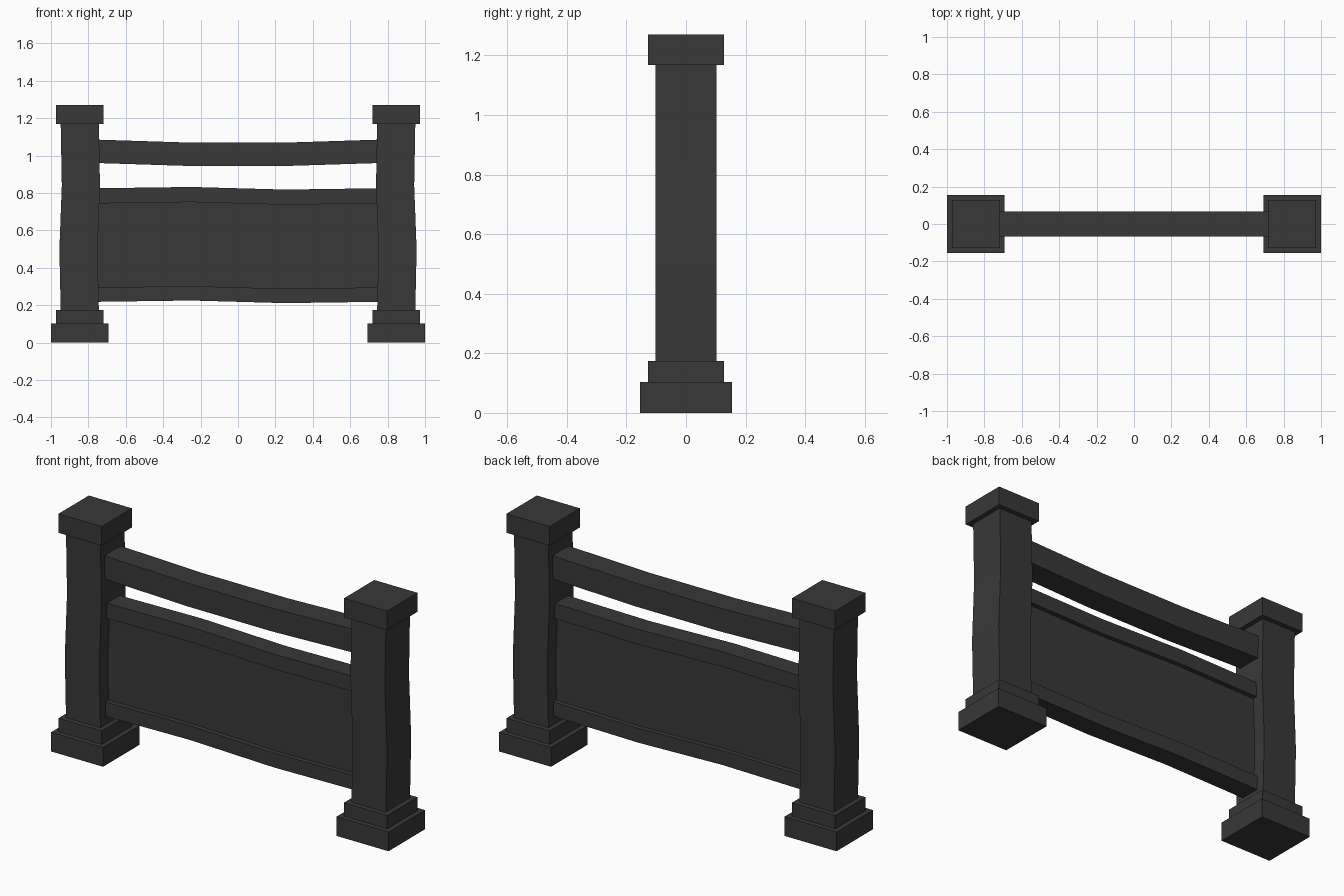
import bpy, bmesh

if "Cube" in bpy.data.objects:
    bpy.data.objects.remove(bpy.data.objects["Cube"])

dark = bpy.data.materials.new("dark_paint")
dark.diffuse_color = (0.04, 0.04, 0.04, 1)
dark.use_nodes = True
dark.node_tree.nodes["Principled BSDF"].inputs["Base Color"].default_value = dark.diffuse_color


def loft(name, rings):
    """Join four-cornered rings into a closed, flat-faced solid."""
    bm = bmesh.new()
    vs = [[bm.verts.new(p) for p in ring] for ring in rings]
    for a, b in zip(vs, vs[1:]):
        for i in range(4):
            j = (i + 1) % 4
            bm.faces.new((a[i], a[j], b[j], b[i]))
    bm.faces.new(vs[0])
    bm.faces.new(vs[-1])
    bmesh.ops.recalc_face_normals(bm, faces=bm.faces)
    me = bpy.data.meshes.new(name)
    bm.to_mesh(me)
    bm.free()
    me.materials.append(dark)
    ob = bpy.data.objects.new(name, me)
    bpy.context.collection.objects.link(ob)
    return ob


def upright(name, half, stations):
    """Square column through (x centre, z) stations."""
    h = half
    return loft(name, [[(x - h, -h, z), (x + h, -h, z), (x + h, h, z), (x - h, h, z)]
                       for x, z in stations])


def beam(name, half_y, stations):
    """Crosswise board through (x, bottom, top) stations."""
    d = half_y
    return loft(name, [[(x, -d, b), (x, d, b), (x, d, t), (x, -d, t)]
                       for x, b, t in stations])


# Posts: stepped foot, slightly wavy shaft, square cap
for side, s in (("left", -1), ("right", 1)):
    c = s * 0.846
    upright(side + "_post_base", 0.154, [(c, 0), (c, 0.103)])
    upright(side + "_post_step", 0.128, [(c, 0.103), (c, 0.175)])
    upright(side + "_post_shaft", 0.102,
            [(c, 0.175), (c + s * 0.007, 0.5), (c - s * 0.006, 0.84), (c, 1.168)])
    upright(side + "_post_cap", 0.128, [(c, 1.168), (c, 1.27)])

# Sagging handrail
xs = (-0.755, -0.25, 0.25, 0.755)
beam("top_rail", 0.068, [(x, z, z + 0.125) for x, z in zip(xs, (0.96, 0.944, 0.944, 0.96))])

# Wavy panel framed by two thicker boards
wave = (0, 0.007, -0.007, 0)
for name, half_y, low, high in (("panel_top_board", 0.055, 0.744, 0.825),
                                ("panel", 0.03, 0.295, 0.744),
                                ("panel_bottom_board", 0.055, 0.218, 0.295)):
    beam(name, half_y, [(x, low + w, high + w) for x, w in zip(xs, wave)])
